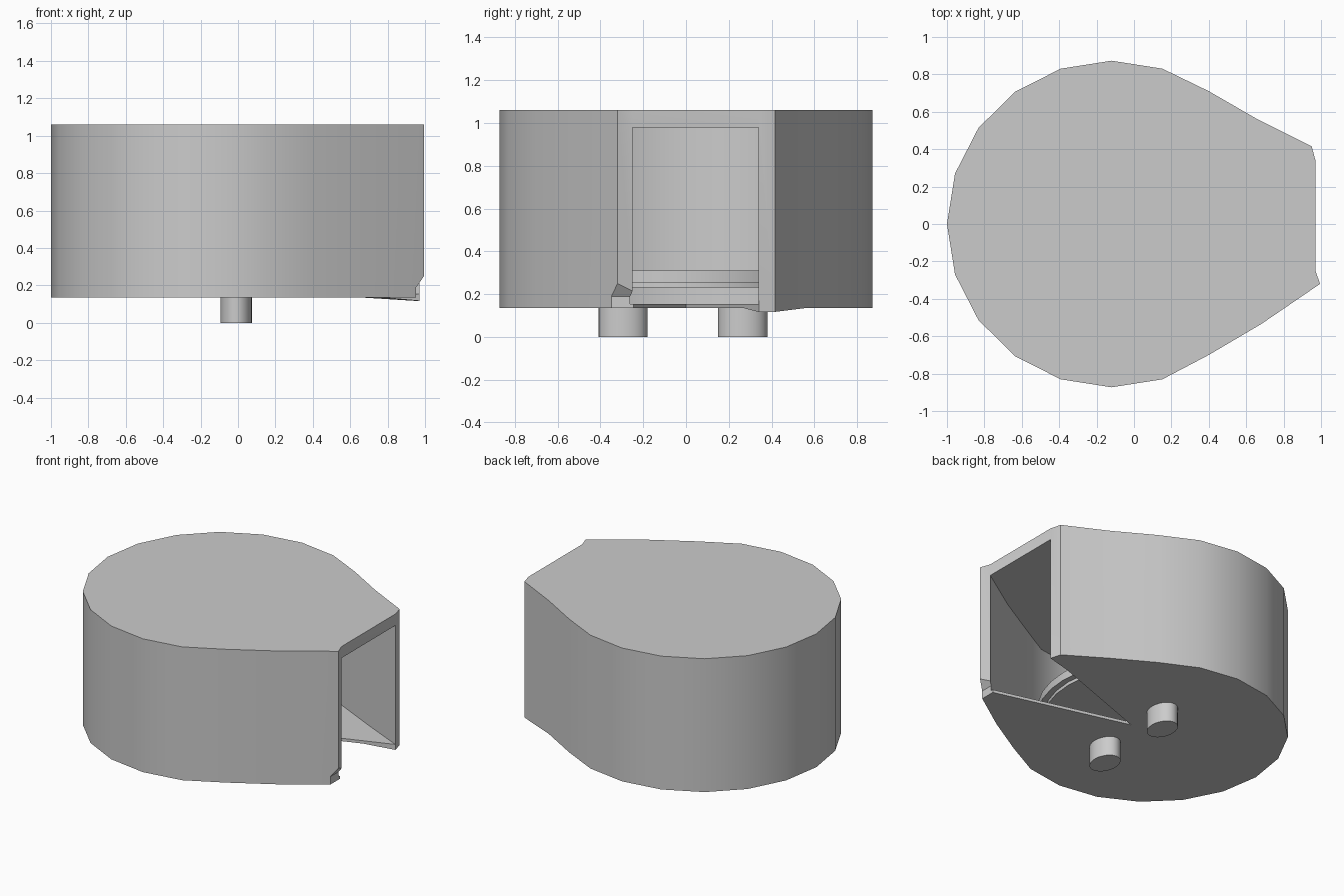
import bpy, bmesh, math

if "Cube" in bpy.data.objects:
    bpy.data.objects.remove(bpy.data.objects["Cube"])

CX = -0.12  # centre of the round part


def prism(name, pts, z0, z1):
    """Extrude an xy outline (counter-clockwise) between two heights."""
    bm = bmesh.new()
    lo = [bm.verts.new((x, y, z0)) for x, y in pts]
    hi = [bm.verts.new((x, y, z1)) for x, y in pts]
    n = len(pts)
    bm.faces.new(lo[::-1])
    bm.faces.new(hi)
    for i in range(n):
        j = (i + 1) % n
        bm.faces.new((lo[i], lo[j], hi[j], hi[i]))
    me = bpy.data.meshes.new(name)
    bm.to_mesh(me)
    bm.free()
    ob = bpy.data.objects.new(name, me)
    bpy.context.collection.objects.link(ob)
    return ob


def ring(cx, cy, rx, ry, n, a0=0.0, a1=None):
    if a1 is None:
        return [(cx + rx * math.cos(2 * math.pi * i / n),
                 cy + ry * math.sin(2 * math.pi * i / n)) for i in range(n)]
    return [(cx + rx * math.cos(a0 + (a1 - a0) * i / n),
             cy + ry * math.sin(a0 + (a1 - a0) * i / n)) for i in range(n + 1)]


def activate(ob):
    bpy.ops.object.select_all(action='DESELECT')
    ob.select_set(True)
    bpy.context.view_layer.objects.active = ob


def cut(ob, cutter):
    m = ob.modifiers.new("cut", 'BOOLEAN')
    m.operation = 'DIFFERENCE'
    m.solver = 'EXACT'
    m.object = cutter
    activate(ob)
    bpy.ops.object.modifier_apply(modifier=m.name)
    bpy.data.objects.remove(cutter)


def smooth(ob):
    activate(ob)
    bpy.ops.object.shade_smooth_by_angle(angle=math.radians(30))


# housing: rounded drum running out into a squared mouth on the right
A = math.radians(72)
outline = [(0.97, -0.25), (0.97, 0.34), (0.95, 0.415), (0.66, 0.56), (0.40, 0.71)]
outline += ring(CX, 0, 0.88, 0.873, 12, A, 2 * math.pi - A)
outline += [(0.40, -0.70), (0.68, -0.535), (0.995, -0.32)]
housing = prism("housing", outline, 0.135, 1.06)

# slightly drooping lower lip at the rear mouth corner
bm = bmesh.new()
bm.from_mesh(housing.data)
for v in bm.verts:
    if v.co.z < 0.5 and v.co.x > 0.9 and v.co.y > 0.3:
        v.co.z = 0.117
bmesh.ops.triangulate(bm, faces=[f for f in bm.faces if f.normal.z < -0.5 or len(f.verts) > 4 and f.calc_center_median().z < 0.5])
bm.to_mesh(housing.data)
bm.free()

# hollow interior, open at the mouth
inner = [(1.2, -0.25), (1.2, 0.34), (0.97, 0.34), (0.65, 0.485), (0.37, 0.62)]
inner += ring(CX, 0, 0.80, 0.795, 12, A, 2 * math.pi - A)
inner += [(0.37, -0.62), (0.65, -0.46), (0.97, -0.25)]
cut(housing, prism("cavity_cutter", inner, 0.155, 0.98))

# triangular notch in the floor, narrowing to the middle
cut(housing, prism("notch_cutter", [(0.025, 0), (1.2, -0.311), (1.2, 0.423)], 0.05, 0.17))

# chipped lower front corner of the mouth
chip = prism("chip_cutter", [(0.953, 0.05), (1.1, 0.05), (1.1, 0.38), (0.995, 0.25), (0.953, 0.19)], 0.24, 0.5)
for v in chip.data.vertices:
    x, z, d = v.co
    v.co = (x, -d, z)
cut(housing, chip)
smooth(housing)

# turntable: two stacked discs inside, visible through the mouth
smooth(prism("turntable_disc", ring(CX, 0, 0.70, 0.70, 32), 0.255, 0.31))
smooth(prism("turntable_base", ring(CX, 0, 0.66, 0.66, 32), 0.232, 0.255))

# two oval pegs under the floor
for side, y in (("front", -0.295), ("rear", 0.265)):
    smooth(prism(side + "_peg", ring(-0.01, y, 0.084, 0.115, 24), 0, 0.145))
